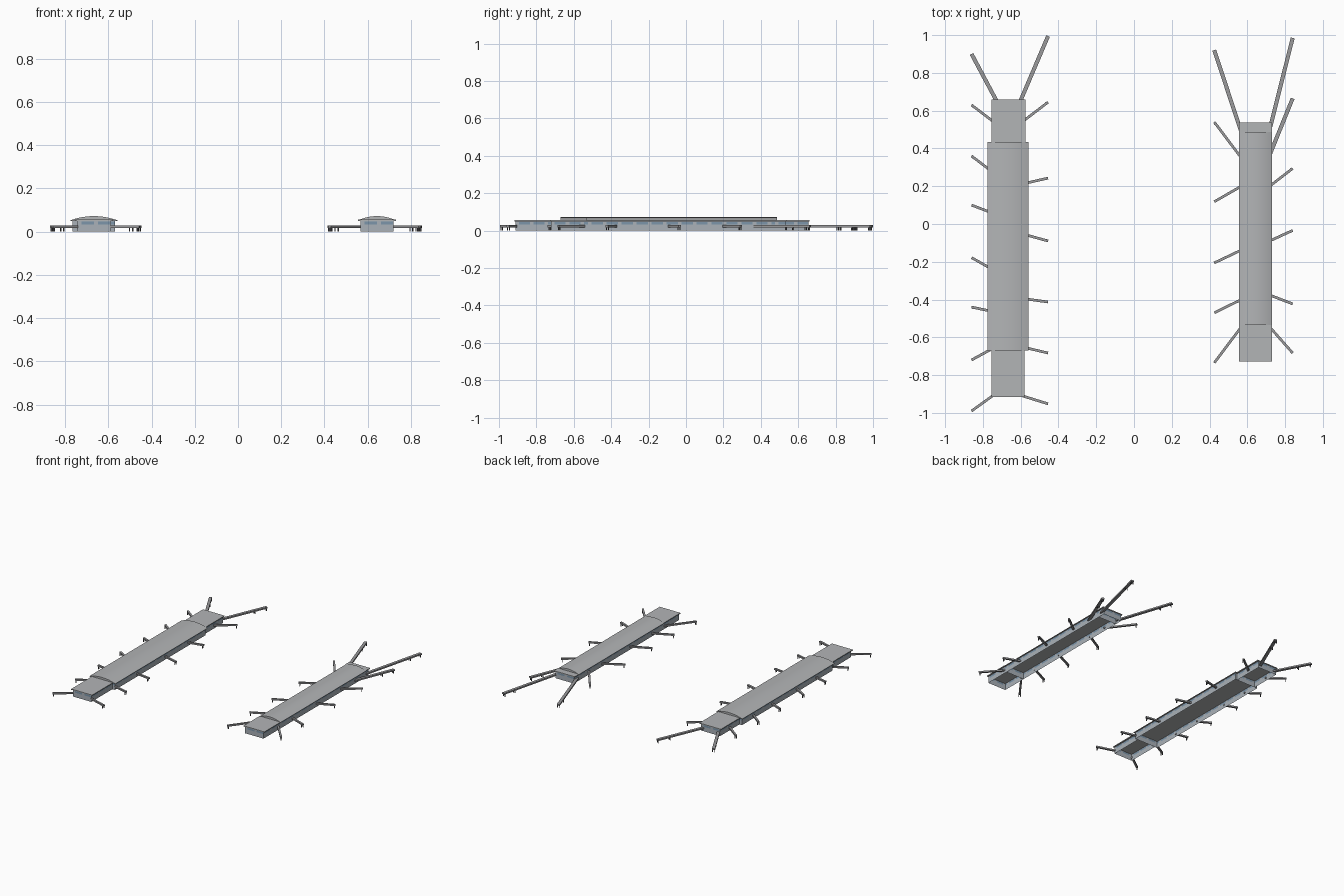
import bpy, bmesh, math
from mathutils import Vector, Matrix

cube = bpy.data.objects.get("Cube")
if cube:
    bpy.data.objects.remove(cube, do_unlink=True)

EAVE, RIDGE, SLAB = 0.05, 0.072, 0.006
SILL = 0.034
OVERHANG = 0.01


def material(name, r, g, b):
    m = bpy.data.materials.new(name)
    m.use_nodes = True
    m.diffuse_color = (r, g, b, 1)
    m.node_tree.nodes["Principled BSDF"].inputs["Base Color"].default_value = (r, g, b, 1)
    return m


ROOF = material("roof grey", 0.45, 0.46, 0.47)
WALL = material("wall blue grey", 0.40, 0.44, 0.48)
GLASS = material("window blue", 0.20, 0.30, 0.40)
BRIDGE = material("bridge grey", 0.32, 0.32, 0.33)
STEEL = material("leg dark grey", 0.12, 0.12, 0.13)


def finish(bm, name, *mats):
    mesh = bpy.data.meshes.new(name)
    bm.to_mesh(mesh)
    bm.free()
    ob = bpy.data.objects.new(name, mesh)
    bpy.context.collection.objects.link(ob)
    for m in mats:
        mesh.materials.append(m)
    return ob


def add_box(bm, size, centre, turn=0.0, index=0):
    mat = Matrix.Translation(centre) @ Matrix.Rotation(turn, 4, "Z") @ Matrix.Diagonal((*size, 1))
    verts = bmesh.ops.create_cube(bm, size=1, matrix=mat)["verts"]
    for f in {f for v in verts for f in v.link_faces}:
        f.material_index = index


# Open wall ring with a band of windows under the eaves
def walls(name, x0, x1, y0, y1):
    bm = bmesh.new()
    corners = [(x0, y0), (x1, y0), (x1, y1), (x0, y1)]
    levels = (0, SILL, EAVE - 0.003, EAVE)
    for i, a in enumerate(corners):
        a, b = Vector(a), Vector(corners[(i + 1) % 4])
        bays = max(3, round((b - a).length / 0.02))
        for k in range(bays):
            p, q = a.lerp(b, k / bays), a.lerp(b, (k + 1) / bays)
            for row in range(3):
                lo, hi = levels[row], levels[row + 1]
                f = bm.faces.new([bm.verts.new(c) for c in
                                  ((*p, lo), (*q, lo), (*q, hi), (*p, hi))])
                f.material_index = int(row == 1 and k % 4 != 0)
    bmesh.ops.remove_doubles(bm, verts=bm.verts, dist=0.0001)
    finish(bm, name, WALL, GLASS)


def flat_roof(name, x0, x1, y0, y1):
    bm = bmesh.new()
    add_box(bm, (x1 - x0, y1 - y0, SLAB), ((x0 + x1) / 2, (y0 + y1) / 2, EAVE + SLAB / 2))
    finish(bm, name, ROOF)


# Shallow barrel roof extruded along the building
def arched_roof(name, x0, x1, y0, y1, steps=12):
    bm = bmesh.new()
    spring = EAVE + 0.003
    ring = [bm.verts.new((x0, y0, EAVE))]
    for i in range(steps + 1):
        t = i / steps
        ring.append(bm.verts.new((x0 + (x1 - x0) * t, y0,
                                  spring + (RIDGE - spring) * 4 * t * (1 - t))))
    ring.append(bm.verts.new((x1, y0, EAVE)))
    face = bm.faces.new(ring)
    out = bmesh.ops.extrude_face_region(bm, geom=[face])["geom"]
    bmesh.ops.translate(bm, vec=(0, y1 - y0, 0),
                        verts=[g for g in out if isinstance(g, bmesh.types.BMVert)])
    bmesh.ops.recalc_face_normals(bm, faces=bm.faces)
    ob = finish(bm, name, ROOF)
    bpy.ops.object.select_all(action="DESELECT")
    ob.select_set(True)
    bpy.context.view_layer.objects.active = ob
    bpy.ops.object.shade_smooth_by_angle(angle=math.radians(30))


# Boarding bridge: a level tube on pairs of legs
def bridge(name, start, tip):
    a, b = Vector(start), Vector(tip)
    d = b - a
    length, turn = d.length, math.atan2(d.y, d.x)
    long = length > 0.27
    width = 0.021 if long else 0.014
    bm = bmesh.new()
    add_box(bm, (length, width, 0.011), (*(a + b) / 2, 0.0235), turn)
    side = Vector((-d.y, d.x)).normalized() * width * 0.38
    for back in ((0.008, 0.1) if long else (0.008,)):
        foot = b - d.normalized() * back
        for s in (-1, 1):
            add_box(bm, (0.005, 0.004, 0.019), (*(foot + side * s), 0.0095), turn, 1)
    finish(bm, name, BRIDGE, STEEL)


# Each building: hall outline, then end wings, then bridges as (root y, tip y)
BUILDINGS = {
    "west": dict(
        hall=(-0.775, -0.558, -0.67, 0.434),
        wings=[(-0.754, -0.574, 0.434, 0.66), (-0.754, -0.579, -0.917, -0.67)],
        tips=(-0.86, -0.455),
        bridges=([(0.645, 0.9), (0.54, 0.63), (0.286, 0.36), (0.063, 0.1), (-0.233, -0.178),
                  (-0.46, -0.44), (-0.667, -0.72), (-0.905, -0.99)],
                 [(0.645, 0.995), (0.545, 0.645), (0.217, 0.243), (-0.058, -0.09),
                  (-0.397, -0.413), (-0.656, -0.683), (-0.91, -0.952)])),
    "east": dict(
        hall=(0.556, 0.73, -0.535, 0.487),
        wings=[(0.556, 0.73, 0.487, 0.537), (0.556, 0.73, -0.728, -0.535)],
        tips=(0.425, 0.84),
        bridges=([(0.487, 0.92), (0.35, 0.54), (0.2, 0.118), (-0.138, -0.206),
                  (-0.4, -0.47), (-0.545, -0.735)],
                 [(0.5, 0.985), (0.365, 0.665), (0.2, 0.294), (-0.09, -0.034),
                  (-0.376, -0.423), (-0.545, -0.683)])),
}

for label, b in BUILDINGS.items():
    x0, x1, y0, y1 = b["hall"]
    arched_roof(label + "_hall_roof", x0, x1, y0, y1)
    walls(label + "_hall_walls", x0 + OVERHANG, x1 - OVERHANG, y0 + OVERHANG, y1 - OVERHANG)
    for part, (wx0, wx1, wy0, wy1) in zip(("north", "south"), b["wings"]):
        flat_roof(f"{label}_{part}_wing_roof", wx0, wx1, wy0, wy1)
        # wing walls run on to meet the hall
        lo = wy0 - OVERHANG if part == "north" else wy0 + OVERHANG / 2
        hi = wy1 - OVERHANG / 2 if part == "north" else wy1 + OVERHANG
        walls(f"{label}_{part}_wing_walls", wx0 + OVERHANG, wx1 - OVERHANG, lo, hi)
    for side in (0, 1):
        inward = 1 - 2 * side
        for n, (root, tip) in enumerate(b["bridges"][side]):
            edge = b["hall"][side]
            for w in b["wings"]:
                if w[2] <= root <= w[3]:
                    edge = w[side]
            inset = 0.03 if root > 0.6 else 0.012
            bridge(f"{label}_bridge_{'left' if side else 'right'}_{n + 1}",
                   (edge + inward * inset, root), (b["tips"][side], tip))
